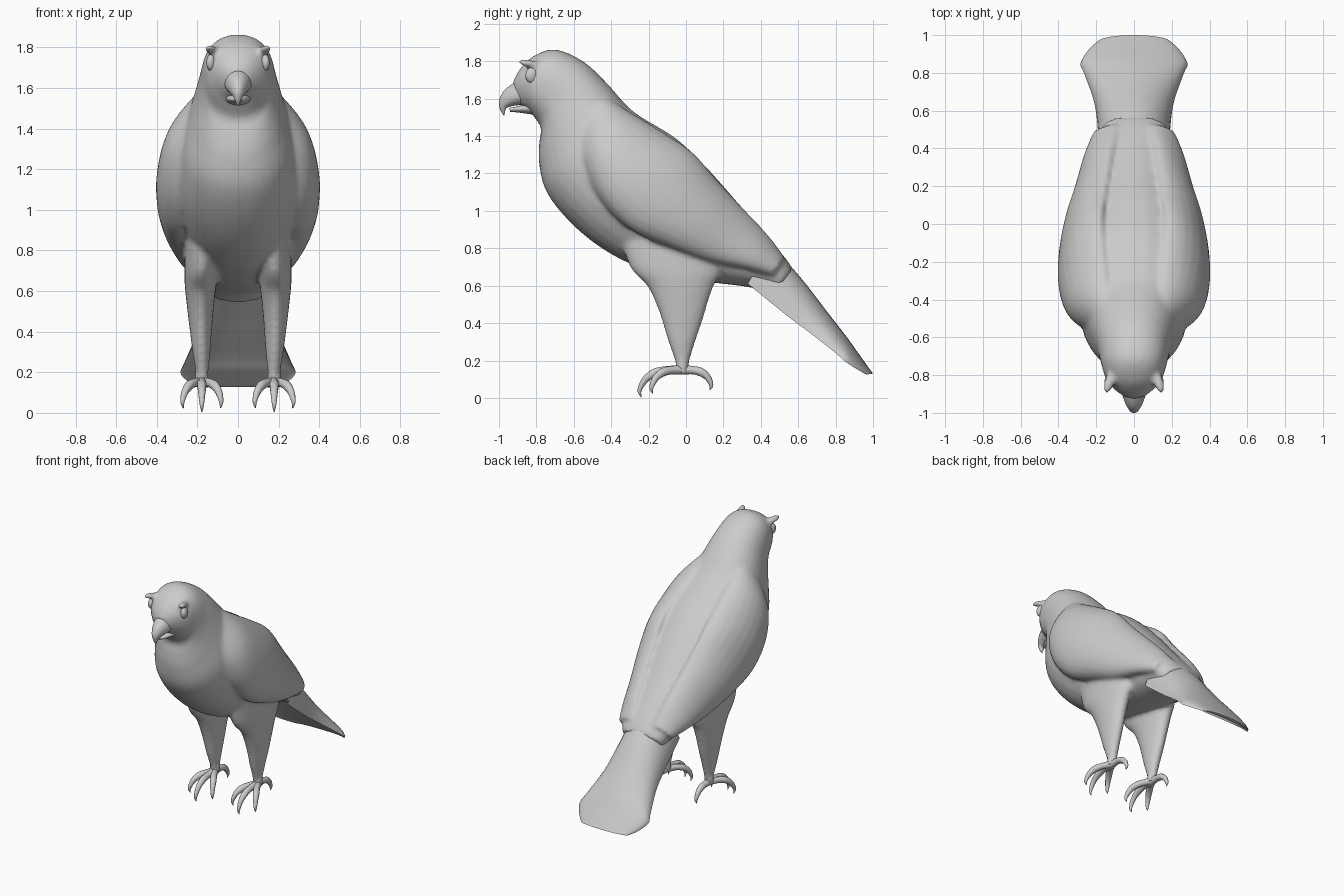
import bpy, bmesh
from math import sin, cos, pi, radians
from mathutils import Vector, Matrix

if "Cube" in bpy.data.objects:
    bpy.data.objects.remove(bpy.data.objects["Cube"])


def smooth_rows(rows, n=5):
    """Catmull-Rom interpolation between rows of numbers."""
    out = []
    for i in range(len(rows) - 1):
        a, b, c, d = (rows[max(i - 1, 0)], rows[i], rows[i + 1], rows[min(i + 2, len(rows) - 1)])
        for k in range(n):
            t = k / n
            out.append([q + .5 * t * (r - p + t * (2*p - 5*q + 4*r - s + t * (3*(q - r) + s - p)))
                        for p, q, r, s in zip(a, b, c, d)])
    return out + [list(rows[-1])]


def loft(bm, rings):
    loops = [[bm.verts.new(p) for p in ring] for ring in rings]
    n = len(loops[0])
    for a, b in zip(loops, loops[1:]):
        for i in range(n):
            bm.faces.new((a[i], a[(i + 1) % n], b[(i + 1) % n], b[i]))
    bm.faces.new(loops[0][::-1])
    bm.faces.new(loops[-1])


def signed_pow(v, p):
    return abs(v) ** p * (1 if v > 0 else -1)


def section_loft(bm, rows, edge=.45, under=1.0, p=.9, n=32):
    """Rows: top y, z, bottom y, z, half width. edge = where the section is widest."""
    rings = []
    for ty, tz, by, bz, w in smooth_rows(rows):
        ring = []
        for i in range(n):
            a = 2 * pi * i / n
            c = signed_pow(cos(a), p)
            f = edge * (1 - c) if c > 0 else edge - (under - edge) * c
            ring.append((max(w, .002) * signed_pow(sin(a), p), ty + (by - ty) * f, tz + (bz - tz) * f))
        rings.append(ring)
    loft(bm, rings)


def wing_loft(bm, rows, side, n=24):
    """Rows: upper edge xyz, lower edge xyz, outermost x."""
    rings = []
    for r in smooth_rows(rows):
        u, l = Vector(r[:3]), Vector(r[3:6])
        mid, half = (u + l) / 2, (u - l) / 2
        ring = []
        for i in range(n):
            a = 2 * pi * i / n
            q = mid + half * cos(a)
            q.x += sin(a) * (r[6] - mid.x if sin(a) > 0 else .06)
            ring.append((side * q.x, q.y, q.z))
        rings.append(ring)
    loft(bm, rings)


def tube(bm, rows, ref, n=10):
    """Rows: xyz and radius; ref is never parallel to the path."""
    rows = smooth_rows(rows, 4)
    pts = [Vector(r[:3]) for r in rows]
    rings = []
    for i, r in enumerate(rows):
        t = (pts[min(i + 1, len(pts) - 1)] - pts[max(i - 1, 0)]).normalized()
        u = t.cross(ref).normalized()
        v = t.cross(u)
        rings.append([pts[i] + r[3] * (u * cos(2*pi*k/n) + v * sin(2*pi*k/n)) for k in range(n)])
    loft(bm, rings)


def ball(bm, loc, size, rot=(0, 0, 0)):
    m = Matrix.Translation(loc)
    for ang, ax in zip(rot, 'XYZ'):
        m = m @ Matrix.Rotation(radians(ang), 4, ax)
    bmesh.ops.create_uvsphere(bm, u_segments=20, v_segments=12, radius=1,
                              matrix=m @ Matrix.Diagonal((*size, 1)))


def finish(bm, name, mirror=False):
    bmesh.ops.recalc_face_normals(bm, faces=bm.faces)
    me = bpy.data.meshes.new(name)
    bm.to_mesh(me)
    bm.free()
    ob = bpy.data.objects.new(name, me)
    bpy.context.collection.objects.link(ob)
    bpy.context.view_layer.objects.active = ob
    bpy.ops.object.select_all(action='DESELECT')
    ob.select_set(True)
    bpy.ops.object.shade_smooth_by_angle(angle=radians(50))
    if mirror:
        ob.modifiers.new("mirror", 'MIRROR')
    return ob


# Body: head, neck and torso, with folded wings, thighs and brows fused on
bm = bmesh.new()
section_loft(bm, [
    (-.925, 1.69, -.895, 1.57, .05), (-.89, 1.755, -.85, 1.545, .105),
    (-.82, 1.825, -.81, 1.5, .15), (-.70, 1.863, -.775, 1.44, .175),
    (-.55, 1.80, -.785, 1.36, .195), (-.42, 1.68, -.785, 1.25, .23),
    (-.28, 1.53, -.745, 1.10, .28), (-.05, 1.385, -.62, .94, .31),
    (.13, 1.21, -.45, .80, .29), (.28, 1.04, -.25, .70, .25),
    (.42, .88, .05, .63, .22), (.53, .75, .35, .59, .19), (.57, .69, .46, .54, .16)])
for side in (-1, 1):
    wing_loft(bm, [
        (.13, -.46, 1.63, .17, -.58, 1.45, .21), (.15, -.30, 1.53, .23, -.55, 1.25, .34),
        (.17, -.12, 1.42, .27, -.46, 1.06, .39), (.18, .04, 1.31, .28, -.30, .90, .393),
        (.16, .18, 1.15, .26, -.08, .80, .36), (.14, .32, 1.0, .24, .12, .73, .305),
        (.12, .44, .87, .22, .32, .69, .255), (.10, .53, .75, .17, .46, .65, .21)], side)
    # thigh rows: centre x, front y, back y, z, half width
    thigh = smooth_rows([
        (.16, -.36, .20, .88, .10), (.18, -.30, .20, .70, .085), (.185, -.21, .15, .60, .075),
        (.185, -.16, .115, .50, .064), (.183, -.125, .085, .40, .054),
        (.18, -.095, .05, .30, .044), (.177, -.06, .02, .20, .032), (.177, -.055, .015, .16, .032)])
    loft(bm, [[(side * (cx + w * cos(2*pi*k/20)), (f + b) / 2 + (b - f) / 2 * sin(2*pi*k/20), z)
               for k in range(20)] for cx, f, b, z, w in thigh])
    ball(bm, (side * .128, -.83, 1.785), (.028, .075, .022), (-12, 0, side * 18))
body = finish(bm, "feathered_body")
fuse = body.modifiers.new("fuse", 'REMESH')
fuse.mode = 'VOXEL'
fuse.voxel_size = .013
fuse.use_smooth_shade = True
soften = body.modifiers.new("soften", 'SMOOTH')
soften.factor = .5
soften.iterations = 8

# Tail: arched fan, hollow underneath
bm = bmesh.new()
section_loft(bm, [
    (.45, .83, .33, .61, .18), (.62, .635, .54, .44, .195), (.74, .48, .66, .35, .215),
    (.86, .325, .80, .24, .265), (.91, .255, .85, .195, .283),
    (.96, .185, .92, .15, .24), (1.0, .13, .965, .125, .19)], edge=1, under=.6, p=1)
finish(bm, "tail")

# Hooked upper beak and lower beak
bm = bmesh.new()
section_loft(bm, [
    (-.87, 1.71, -.85, 1.57, .075), (-.93, 1.678, -.90, 1.565, .06),
    (-.975, 1.64, -.93, 1.56, .045), (-1.0, 1.59, -.955, 1.552, .028),
    (-.995, 1.545, -.965, 1.54, .016), (-.975, 1.51, -.972, 1.51, .003)], edge=.6, p=1, n=20)
finish(bm, "upper_beak")
bm = bmesh.new()
section_loft(bm, [
    (-.83, 1.58, -.82, 1.515, .065), (-.90, 1.56, -.89, 1.525, .042),
    (-.945, 1.55, -.94, 1.53, .018)], p=1, n=20)
finish(bm, "lower_beak")

# Eyes
bm = bmesh.new()
ball(bm, (.13, -.822, 1.725), (.024, .038, .043), (0, 0, 20))
finish(bm, "eyes", mirror=True)

# Feet: ankle, three front toes and one back toe, each ending in a curved claw
bm = bmesh.new()
hub = Vector((.178, -.02, 0))
tube(bm, [(.177, -.02, .24, .03), (.178, -.02, .18, .033), (.178, -.02, .14, .03)], Vector((1, 0, 0)))
toe = [(0, .15, .026), (.08, .148, .022), (.14, .135, .023), (.185, .105, .019),
       (.21, .07, .015), (.222, .035, .010), (.212, .004, .002)]
for yaw, length, lift in ((0, 1.03, 0), (-30, .86, .02), (30, .86, .02), (180, .70, .04)):
    a = radians(yaw)
    d = Vector((sin(a), -cos(a), 0))
    rows = [(*(hub + d * s * length + Vector((0, 0, z + lift * (1 - z / .15)))), r) for s, z, r in toe]
    tube(bm, rows, Vector((cos(a), sin(a), 0)))
finish(bm, "feet", mirror=True)
